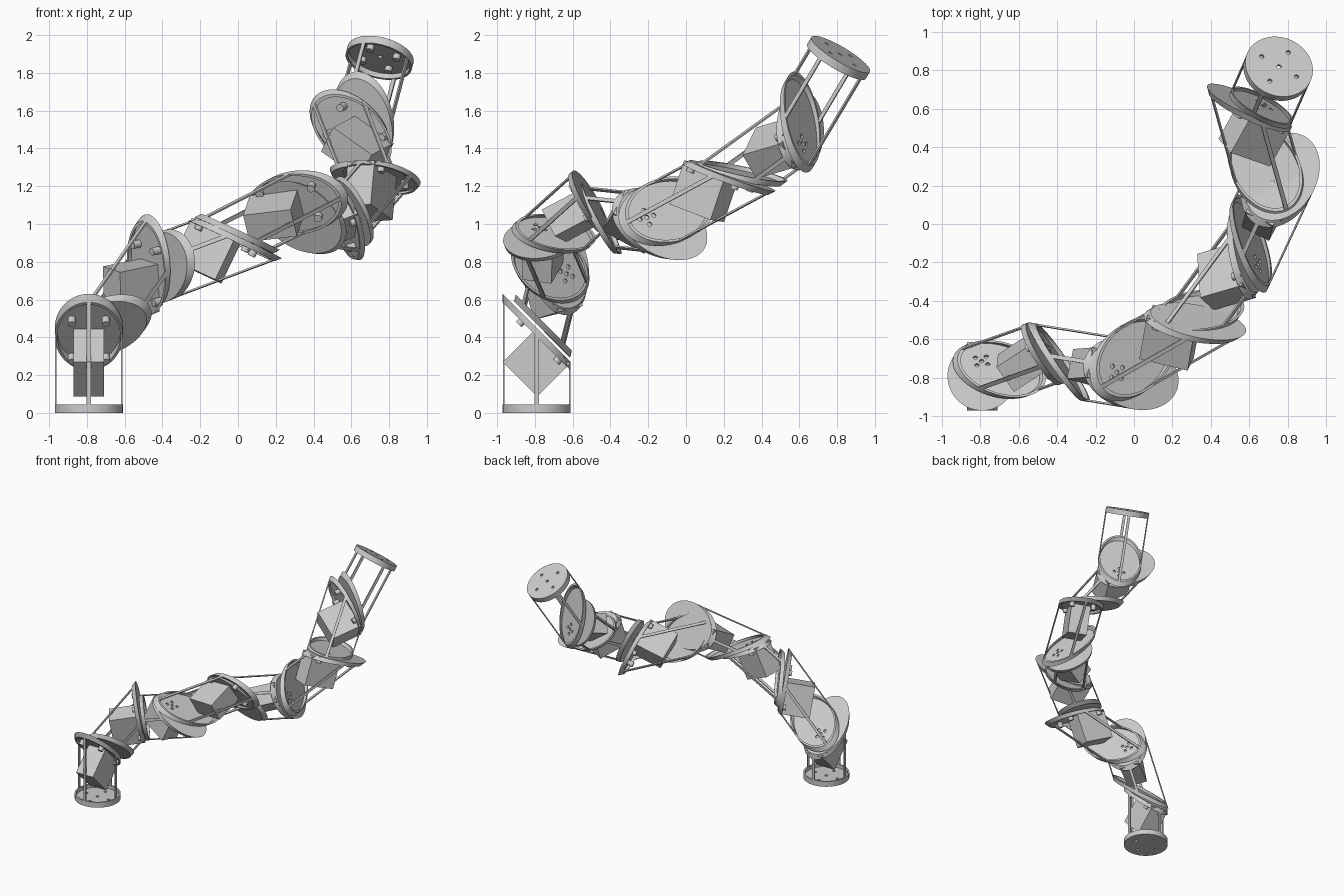
import bpy, bmesh, math
from mathutils import Matrix, Vector

cube = bpy.data.objects.get("Cube")
if cube:
    bpy.data.objects.remove(cube, do_unlink=True)

RADIUS = 0.18       # tube radius of every segment
LENGTH = 0.45       # centre length of every segment
OFFSET = 0.10       # pivot distance from plate centre
RIM = 0.045         # rim height of the end plates
WEB = 0.015         # thickness of the end plates

# One plain grey for the whole arm
GREY = bpy.data.materials.new("plain grey")
GREY.use_nodes = True
GREY.diffuse_color = (0.6, 0.6, 0.6, 1)
GREY.node_tree.nodes["Principled BSDF"].inputs["Base Color"].default_value = (0.6, 0.6, 0.6, 1)


def make(name, bm, matrix):
    bmesh.ops.recalc_face_normals(bm, faces=bm.faces)
    mesh = bpy.data.meshes.new(name)
    bm.to_mesh(mesh)
    bm.free()
    mesh.materials.append(GREY)
    for poly in mesh.polygons:
        poly.use_smooth = True
    mesh.set_sharp_from_angle(angle=math.radians(30))
    ob = bpy.data.objects.new(name, mesh)
    bpy.context.collection.objects.link(ob)
    ob.matrix_world = matrix
    return ob


# An end plane is (middle height, slope along x, slope along y)
def height(plane, x, y):
    return plane[0] - plane[1] * x - plane[2] * y


# Rimmed plate, cut from the tube along an end plane
def dish(name, plane, inward, matrix):
    bm = bmesh.new()
    rings = []
    for r, h in ((RADIUS, 0), (RADIUS, RIM), (RADIUS - 0.013, RIM), (RADIUS - 0.013, WEB)):
        ring = []
        for k in range(64):
            t = math.tau * k / 64
            x, y = r * math.cos(t), r * math.sin(t)
            ring.append(bm.verts.new((x, y, height(plane, x, y) + inward * h)))
        rings.append(ring)
    for a, b in zip(rings, rings[1:]):
        for k in range(64):
            j = (k + 1) % 64
            bm.faces.new((a[k], a[j], b[j], b[k]))
    bm.faces.new(rings[0])
    bm.faces.new(rings[-1])
    return make(name, bm, matrix)


# Four flat strips joining both end plates
def strips(name, low, high, matrix):
    bm = bmesh.new()
    for k in range(4):
        turn = Matrix.Rotation(k * math.pi / 2, 3, "Z")
        for v in bmesh.ops.create_cube(bm, size=1)["verts"]:
            p = turn @ Vector((RADIUS - 0.005 + v.co.x * 0.009, v.co.y * 0.022, 0))
            p.z = height(high if v.co.z > 0 else low, p.x, p.y)
            v.co = p
    make(name, bm, matrix)


# Several equal short cylinders standing on one plate
def studs(name, spots, radius, z0, z1, matrix):
    bm = bmesh.new()
    for x, y in spots:
        bmesh.ops.create_cone(bm, cap_ends=True, segments=20, radius1=radius, radius2=radius,
                              depth=z1 - z0,
                              matrix=Matrix.Translation((x, y, (z0 + z1) / 2)))
    return make(name, bm, matrix)


# Drill screw holes through a plate
def drill(plate, spots, matrix):
    cutter = studs("hole_cutter", spots, 0.012, -0.02, 0.02, matrix)
    cutter.hide_render = True
    mod = plate.modifiers.new("holes", "BOOLEAN")
    mod.operation = "DIFFERENCE"
    mod.solver = "EXACT"
    mod.object = cutter
    bpy.context.view_layer.objects.active = plate
    bpy.ops.object.modifier_apply(modifier=mod.name)
    plate.data.set_sharp_from_angle(angle=math.radians(30))
    bpy.data.objects.remove(cutter, do_unlink=True)


def frame(x, y, z, origin):
    m = Matrix((x, y, z)).transposed().to_4x4()
    m.translation = origin
    return m


def cross_spots(r):
    return [(0, 0), (r, 0), (-r, 0), (0, r), (0, -r)]


# Plate frame: origin on the pivot, z out along the joint axis, y to the tall side
def plate_frame(plane):
    slope = Vector((plane[1], plane[2], 0))
    up = Vector((0, 0, 1))
    if slope.length == 0:
        return Matrix.Translation((0, 0, plane[0]))
    n = (up + slope).normalized()
    e = (up - slope).normalized()
    return frame(e.cross(n), e, n, up * plane[0] - e * OFFSET)


# Pivot points along the arm, from base centre to tip centre
PIVOTS = [Vector(p) for p in (
    (-0.79, -0.79, 0), (-0.79, -0.72, 0.38), (-0.46, -0.645, 0.725),
    (-0.085, -0.75, 0.975), (0.23, -0.505, 1.11), (0.62, -0.215, 1.035),
    (0.74, 0.168, 1.285), (0.665, 0.605, 1.44), (0.763, 0.823, 1.882))]
# Long axis of every segment
AXES = [Vector(a).normalized() for a in (
    (0, 0, 1), (0.56, 0.2, 0.8), (0.93, -0.15, 0.35), (0.79, 0.45, 0.405),
    (0.59, 0.80, -0.085), (0.38, 0.815, 0.44), (-0.22, 0.79, 0.57), (0.22, 0.5, 0.84))]

names = ["base"] + ["segment_%d" % k for k in range(1, 7)] + ["tip"]
normal = Vector((1, 0, 1))
last = len(names) - 1
for i, (name, axis) in enumerate(zip(names, AXES)):
    # segment frame: x leans with the lower joint, the upper joint is a quarter turn away
    side = (normal - axis * normal.dot(axis)).normalized()
    across = axis.cross(side)
    twist = 1 if i % 2 == 0 else -1
    low = (-LENGTH / 2, 0 if i == 0 else 1, 0)
    high = (LENGTH / 2, 0, 0 if i == last else twist)
    low_plate, high_plate = plate_frame(low), plate_frame(high)
    mid = (low_plate.translation + high_plate.translation) / 2
    place = frame(side, across, axis, Vector())
    place.translation = (PIVOTS[i] + PIVOTS[i + 1]) / 2 - place.to_3x3() @ mid
    normal = axis + across * twist

    lower = dish(name + "_lower_plate", low, 1, place)
    upper = dish(name + "_upper_plate", high, -1, place)
    strips(name + "_strips", low, high, place)
    drill(lower, cross_spots(0.105 if i == 0 else 0.04), place @ low_plate)

    # motor block and mounting pegs under the upper plate, plain pegs at the tip
    if i == last:
        drill(upper, cross_spots(0.105), place @ high_plate)
        studs("tip_pegs", cross_spots(0.105)[1:], 0.02, -0.045, -WEB, place @ high_plate)
    else:
        bm = bmesh.new()
        bmesh.ops.create_cube(bm, size=1, matrix=Matrix.Translation((0, -0.03, -0.132))
                              @ Matrix.Diagonal((0.16, 0.26, 0.245, 1)))
        make(name + "_motor", bm, place @ high_plate)
        studs(name + "_pegs", [(sx * 0.09, y) for sx in (-1, 1) for y in (0.18, -0.1)],
              0.021, -0.055, -0.005, place @ high_plate)
